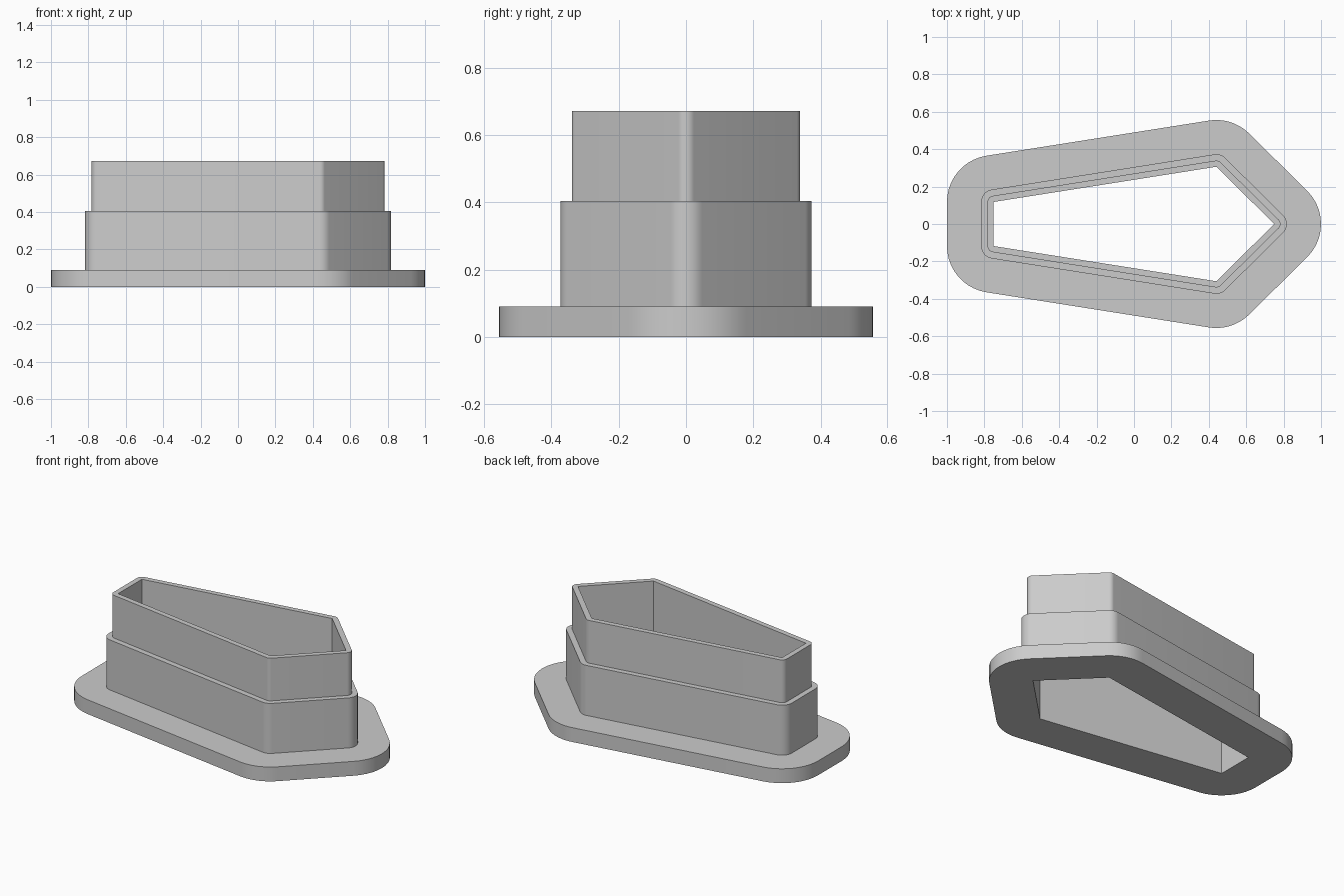
import bpy, bmesh, math
from mathutils import Vector

cube = bpy.data.objects.get("Cube")
if cube:
    bpy.data.objects.remove(cube, do_unlink=True)

# Opening outline, counter-clockwise
CORNERS = [Vector(p) for p in
           [(-0.75, -0.118), (0.44, -0.306), (0.75, 0), (0.44, 0.306), (-0.75, 0.118)]]
ARC = 10  # segments per rounded corner


def outline(offset):
    """Opening outline grown outward by offset, with round corners."""
    pts = []
    n = len(CORNERS)
    for i, c in enumerate(CORNERS):
        before = c - CORNERS[i - 1]
        after = CORNERS[(i + 1) % n] - c
        start = math.atan2(-before.x, before.y)
        turn = (math.atan2(-after.x, after.y) - start) % math.tau
        for k in range(ARC + 1):
            a = start + turn * k / ARC
            pts.append(c + offset * Vector((math.cos(a), math.sin(a))))
    return pts


# Grey plastic
grey = bpy.data.materials.new("grey")
grey.use_nodes = True
colour = (0.6, 0.6, 0.6, 1)
grey.diffuse_color = colour
grey.node_tree.nodes["Principled BSDF"].inputs["Base Color"].default_value = colour

# Stepped section (offset, height): flange, lower wall, upper wall, inner wall
SECTION = [(0, 0), (0.25, 0), (0.25, 0.09), (0.067, 0.09), (0.067, 0.404),
           (0.033, 0.404), (0.033, 0.672), (0, 0.672)]

bm = bmesh.new()
rings = [[bm.verts.new((p.x, p.y, z)) for p in outline(off)] for off, z in SECTION]
for r, ring in enumerate(rings):
    upper = rings[(r + 1) % len(rings)]
    for i in range(len(ring)):
        j = (i + 1) % len(ring)
        bm.faces.new((ring[i], ring[j], upper[j], upper[i]))
# Collapse the zero-radius arcs into sharp inner corners
bmesh.ops.remove_doubles(bm, verts=bm.verts, dist=0.0001)
bmesh.ops.recalc_face_normals(bm, faces=bm.faces)

mesh = bpy.data.meshes.new("stepped_cutter")
bm.to_mesh(mesh)
bm.free()
mesh.materials.append(grey)
cutter = bpy.data.objects.new("stepped_cutter", mesh)
bpy.context.collection.objects.link(cutter)

bpy.ops.object.select_all(action="DESELECT")
cutter.select_set(True)
bpy.context.view_layer.objects.active = cutter
bpy.ops.object.shade_smooth_by_angle(angle=math.radians(30))
